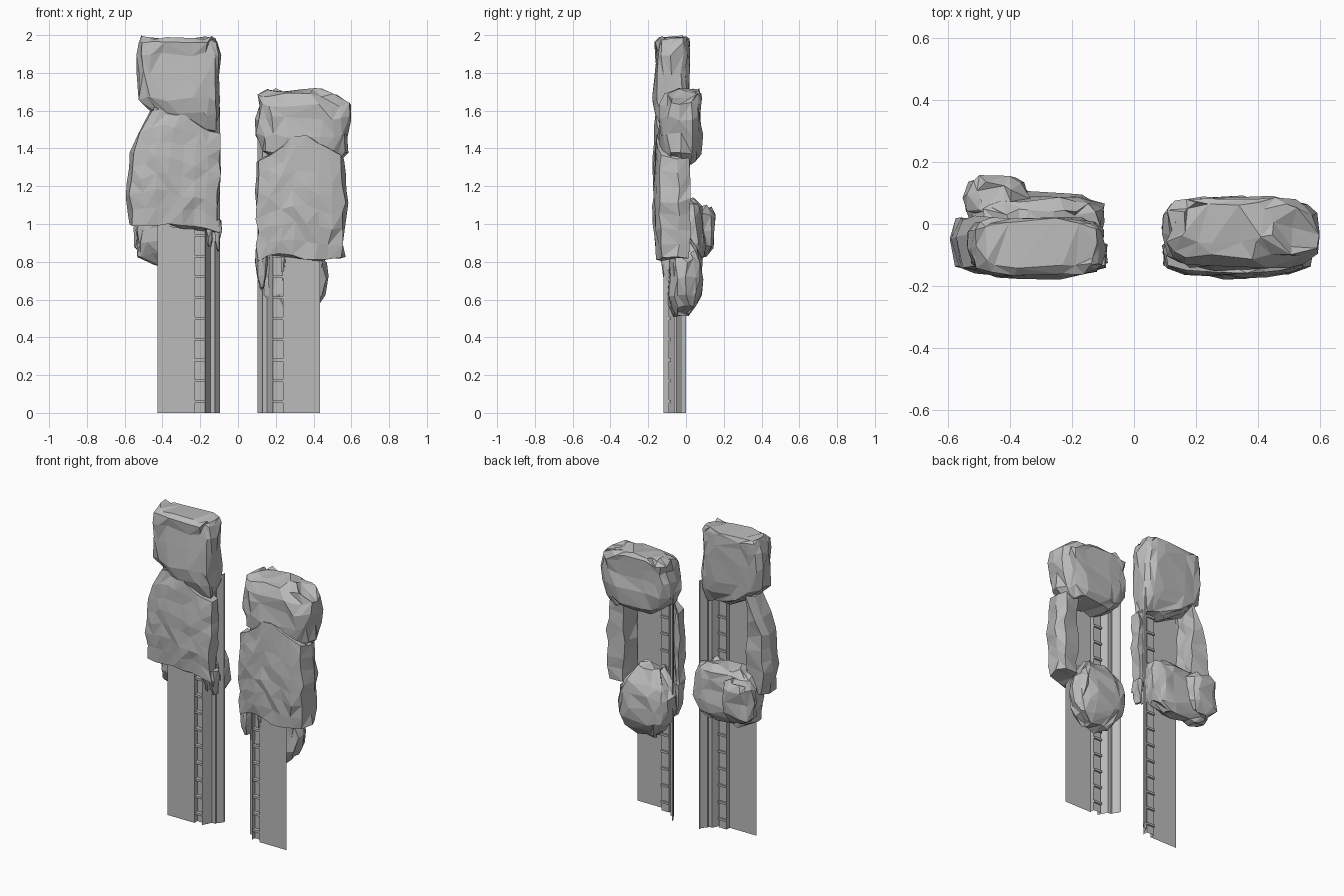
import bpy, bmesh, math, random

if "Cube" in bpy.data.objects:
    bpy.data.objects.remove(bpy.data.objects["Cube"])
random.seed(7)

stone = bpy.data.materials.new("dark_grey")
stone.diffuse_color = (0.5, 0.5, 0.5, 1)
stone.use_nodes = True
stone.node_tree.nodes["Principled BSDF"].inputs["Base Color"].default_value = stone.diffuse_color


def make(name, bm):
    bmesh.ops.recalc_face_normals(bm, faces=bm.faces)
    me = bpy.data.meshes.new(name)
    bm.to_mesh(me)
    bm.free()
    me.materials.append(stone)
    ob = bpy.data.objects.new(name, me)
    bpy.context.collection.objects.link(ob)
    return ob


def loft(name, rings, jit):
    """Join closed rings into a capped, randomly chiselled low-poly solid."""
    bm = bmesh.new()
    j = lambda: random.uniform(-jit, jit)
    rows = [[bm.verts.new((x + j(), y + j() * 0.7, z + j())) for x, y, z in r] for r in rings]
    n = len(rows[0])
    for a, b in zip(rows, rows[1:]):
        for i in range(n):
            k = (i + 1) % n
            if random.random() < 0.5:
                bm.faces.new((a[i], a[k], b[k]))
                bm.faces.new((a[i], b[k], b[i]))
            else:
                bm.faces.new((a[i], a[k], b[i]))
                bm.faces.new((a[k], b[k], b[i]))
    caps = [bm.faces.new(rows[0]), bm.faces.new(rows[-1])]
    bmesh.ops.triangulate(bm, faces=caps)
    return make(name, bm)


def boulder(name, sections, n=18, jit=0.015):
    """Rounded-box rock from (z, x0, x1, y0, y1) sections."""
    rings = []
    for z, x0, x1, y0, y1 in sections:
        ring = []
        for i in range(n):
            a = 2 * math.pi * i / n
            c, s = math.cos(a), math.sin(a)
            px = math.copysign(abs(c) ** 0.55, c)
            py = math.copysign(abs(s) ** 0.55, s)
            ring.append(((x0 + x1) / 2 + px * (x1 - x0) / 2,
                         (y0 + y1) / 2 + py * (y1 - y0) / 2, z))
        rings.append(ring)
    return loft(name, rings, jit)


def lerp_table(tab, x):
    for (a, va), (b, vb) in zip(tab, tab[1:]):
        if x <= b:
            return va + (vb - va) * max(0, (x - a) / (b - a))
    return tab[-1][1]


def front_rock(name, side, outer, top, bottom):
    """Thick slab on the post front that wraps round the outer panel edge."""
    rings = []
    rows = 7
    for r in range(rows + 1):
        v = r / rows
        xo = lerp_table(outer, v)
        bulge = 0.04 + 0.025 * math.sin(math.pi * (0.1 + 0.8 * v))
        path = [(xo - 0.02, 0.02), (xo, -0.04)]
        for i in range(8):
            t = i / 7
            path.append((xo + (0.10 - xo) * (0.03 + 0.97 * t),
                         -0.108 - bulge * math.sin(math.pi * (0.08 + 0.84 * t)) ** 0.5))
        path += [(0.10, -0.07), (0.13, -0.07), (0.17, -0.129), (0.30, -0.129),
                 (0.44, -0.129), (0.445, -0.06), (0.445, 0.01)]
        ring = []
        for x, y in path:
            x *= side
            zb, zt = lerp_table(bottom, x), lerp_table(top, x)
            ring.append((x, y, zb + (zt - zb) * v))
        rings.append(ring)
    return loft(name, rings, 0.011)


# posts: folded sheet profile with a slotted channel, mirrored left and right
profile = [(.43, -.12), (.265, -.12), (.235, -.12), (.235, -.09), (.18, -.09), (.18, -.12),
           (.15, -.06), (.125, -.06), (.125, -.05), (.10, -.02), (.098, 0.0)]
for side, label, height in ((-1, "left", 1.62), (1, "right", 1.55)):
    shift = 0.004
    bm = bmesh.new()
    lo = [bm.verts.new((side * x + shift, y, 0)) for x, y in profile]
    hi = [bm.verts.new((side * x + shift, y, height)) for x, y in profile]
    for i in range(len(profile) - 1):
        bm.faces.new((lo[i], lo[i + 1], hi[i + 1], hi[i]))
    make(label + "_post", bm)
    # rungs across the channel
    bm = bmesh.new()
    z = 0.06
    while z < height - 0.1:
        box = bmesh.ops.create_cube(bm, size=1)["verts"]
        bmesh.ops.scale(bm, vec=(0.055, 0.034, 0.014), verts=box)
        bmesh.ops.translate(bm, vec=(side * 0.2075 + shift, -0.097, z), verts=box)
        z += 0.11
    make(label + "_post_rungs", bm)

# front slabs of rock
front_rock("left_front_rock", -1,
           [(0, .565), (.3, .59), (.5, .59), (.7, .57), (.85, .53), (1, .46)],
           [(-.6, 1.50), (-.43, 1.62), (-.27, 1.59), (-.2, 1.52), (-.1, 1.48)],
           [(-.6, 1.0), (-.4, 1.0), (-.3, 0.98), (-.2, 1.0), (-.1, 0.95)])
front_rock("right_front_rock", 1, [(0, .56), (.3, .57), (.6, .575), (1, .56)],
           [(.09, 1.32), (.2, 1.40), (.33, 1.48), (.45, 1.42), (.58, 1.34)],
           [(.09, 0.80), (.2, 0.84), (.43, 0.81), (.58, 0.82)])

# rocks crowning the posts
boulder("left_top_rock", [
    (1.50, -.27, -.12, -.13, -.03), (1.58, -.42, -.10, -.16, .01), (1.66, -.52, -.095, -.17, .02),
    (1.80, -.53, -.095, -.17, .02), (1.90, -.53, -.10, -.165, .02), (1.96, -.53, -.11, -.16, .02),
    (1.985, -.51, -.12, -.14, .01)])
boulder("right_top_rock", [
    (1.33, .22, .52, -.10, .05), (1.38, .13, .57, -.13, .075), (1.47, .10, .58, -.15, .085),
    (1.56, .10, .59, -.145, .08), (1.63, .10, .585, -.135, .085), (1.68, .11, .52, -.11, .09),
    (1.71, .15, .44, -.06, .07)])

# rocks clinging to the back
boulder("left_back_rock", [
    (0.79, -.45, -.20, .0, .07), (0.83, -.53, -.13, -.05, .09), (0.90, -.54, -.10, -.07, .10),
    (0.98, -.54, -.095, -.08, .09), (1.05, -.53, -.10, -.08, .09), (1.10, -.48, -.12, -.08, .08),
    (1.13, -.42, -.18, -.06, .05)])
boulder("left_back_knob", [
    (0.83, -.50, -.37, .03, .11), (0.88, -.54, -.34, .02, .145), (0.97, -.54, -.33, .02, .15),
    (1.05, -.54, -.34, .02, .155), (1.09, -.50, -.40, .03, .13)], n=10)
boulder("right_back_rock", [
    (0.52, .22, .36, -.06, .02), (0.57, .17, .42, -.085, .06), (0.63, .12, .46, -.09, .08),
    (0.72, .105, .465, -.09, .085), (0.80, .10, .46, -.09, .085), (0.86, .13, .43, -.09, .06),
    (0.95, .20, .36, -.09, .0)])

# thin drips along the inner post edges
for name, x, w, z0, z1 in (("left_edge_drip", -.105, .018, .86, 1.02),
                           ("left_channel_drip", -.15, .015, .88, 1.0),
                           ("right_edge_drip", .125, .03, .66, .86),
                           ("right_channel_drip", .24, .012, .70, .86)):
    zs = [z0 + (z1 - z0) * k / 3 for k in range(4)]
    boulder(name, [(z, x - w * f, x + w * f, -.10 - .03 * f, -.06)
                   for z, f in zip(zs, (.3, .8, 1, 1))], n=8, jit=0.006)
